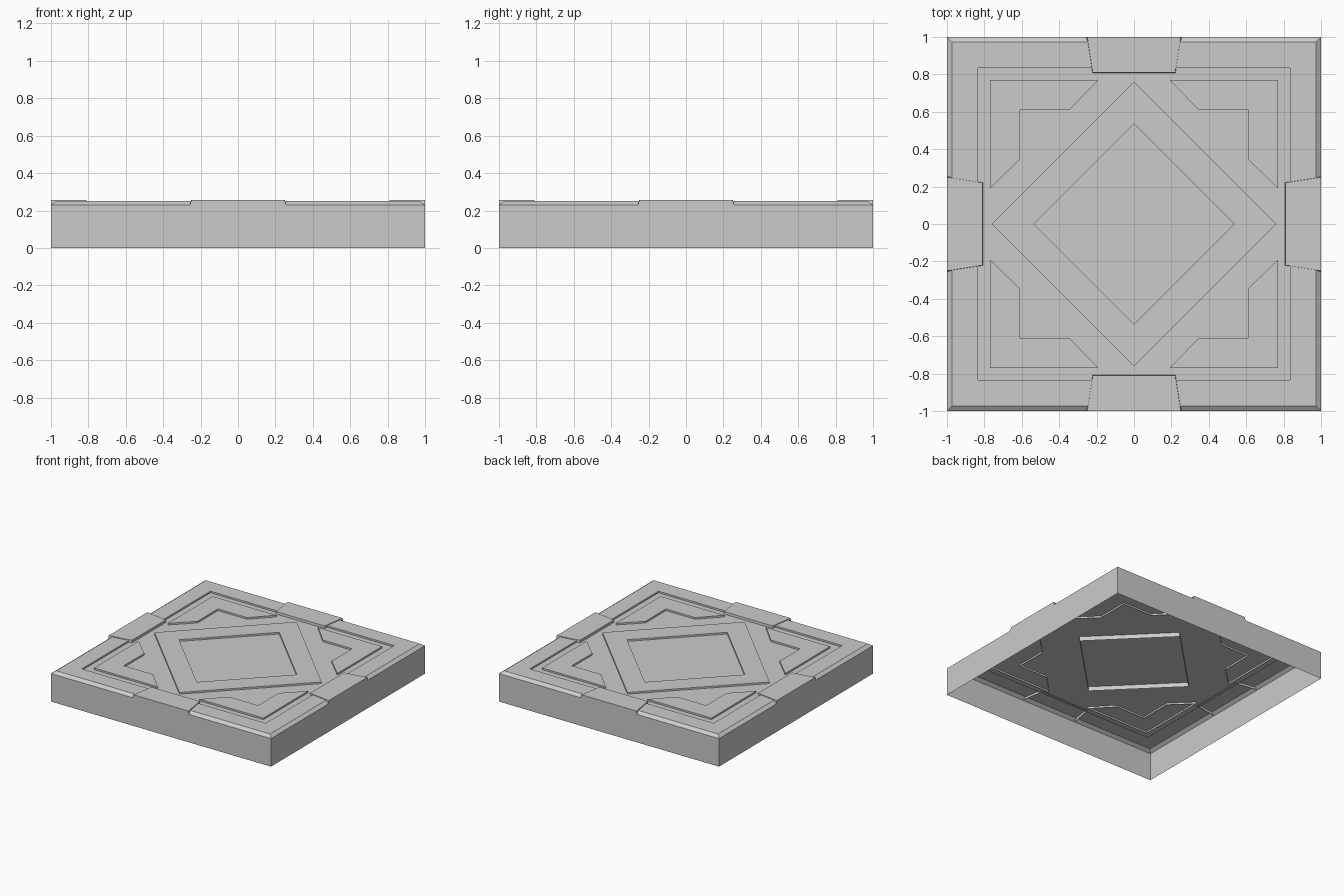
import bpy, bmesh
from mathutils import Vector, Matrix
from math import pi

cube = bpy.data.objects.get("Cube")
if cube:
    bpy.data.objects.remove(cube, do_unlink=True)

stone = bpy.data.materials.new("grey_stone")
stone.use_nodes = True
GREY = (0.6, 0.6, 0.6, 1)
stone.diffuse_color = GREY
stone.node_tree.nodes["Principled BSDF"].inputs["Base Color"].default_value = GREY

EDGE, FLOOR, TOP, TAB = 0.23, 0.236, 0.25, 0.256   # heights
BEVEL, INNER = 0.972, 0.835                        # border half widths
QUARTERS = [Matrix.Rotation(i * pi / 2, 4, 'Z') for i in range(4)]


def face(bm, points, turn=Matrix()):
    bm.faces.new([bm.verts.new(turn @ Vector(p)) for p in points])


def strip(bm, lower, upper, turn=Matrix(), closed=True):
    """Quads between two outlines; anticlockwise outlines face outward."""
    n = len(lower)
    for i in range(n if closed else n - 1):
        j = (i + 1) % n
        face(bm, [lower[i], lower[j], upper[j], upper[i]], turn)


def at(outline, z):
    return [(x, y, z) for x, y in outline]


def square(r):
    return [(-r, -r), (r, -r), (r, r), (-r, r)]


def diamond(r):
    return [(0, -r), (r, 0), (0, r), (-r, 0)]


def finish(bm, name):
    bmesh.ops.remove_doubles(bm, verts=bm.verts, dist=0.0001)
    mesh = bpy.data.meshes.new(name)
    bm.to_mesh(mesh)
    bm.free()
    mesh.materials.append(stone)
    bpy.context.collection.objects.link(bpy.data.objects.new(name, mesh))


# Border: open-bottomed skirt, bevelled rim, flat top and inner step
bm = bmesh.new()
rings = [at(square(1), 0), at(square(1), EDGE), at(square(BEVEL), TOP),
         at(square(INNER), TOP), at(square(INNER), FLOOR)]
for lower, upper in zip(rings, rings[1:]):
    strip(bm, lower, upper)
finish(bm, "border")

# Recessed floor
bm = bmesh.new()
face(bm, at(square(INNER), FLOOR))
finish(bm, "floor")

# Slightly raised tab in the middle of each side
bm = bmesh.new()
tab_top = [(-0.25, -1), (0.25, -1), (0.22, -0.81), (-0.22, -0.81)]
tab_base = [(-0.256, -1), (0.256, -1), (0.222, -0.808), (-0.222, -0.808)]
for turn in QUARTERS:
    face(bm, at(tab_top, TAB), turn)
    strip(bm, at(tab_base, EDGE), at(tab_top, TAB), turn)
finish(bm, "side_tabs")

# Raised corner brackets
bm = bmesh.new()
bracket = [(0.77, 0.77), (0.19, 0.77), (0.345, 0.61),
           (0.61, 0.61), (0.61, 0.345), (0.77, 0.19)]
for turn in QUARTERS:
    face(bm, at(bracket, TOP), turn)
    strip(bm, at(bracket, FLOOR - 0.015), at(bracket, TOP), turn)
finish(bm, "corner_brackets")

# Diamond ring with a sunken centre
bm = bmesh.new()
outer, inner = diamond(0.76), diamond(0.535)
strip(bm, at(outer, FLOOR), at(outer, TOP))
strip(bm, at(outer, TOP), at(inner, TOP))
strip(bm, at(inner, TOP), at(inner, 0.2))
finish(bm, "diamond_ring")
